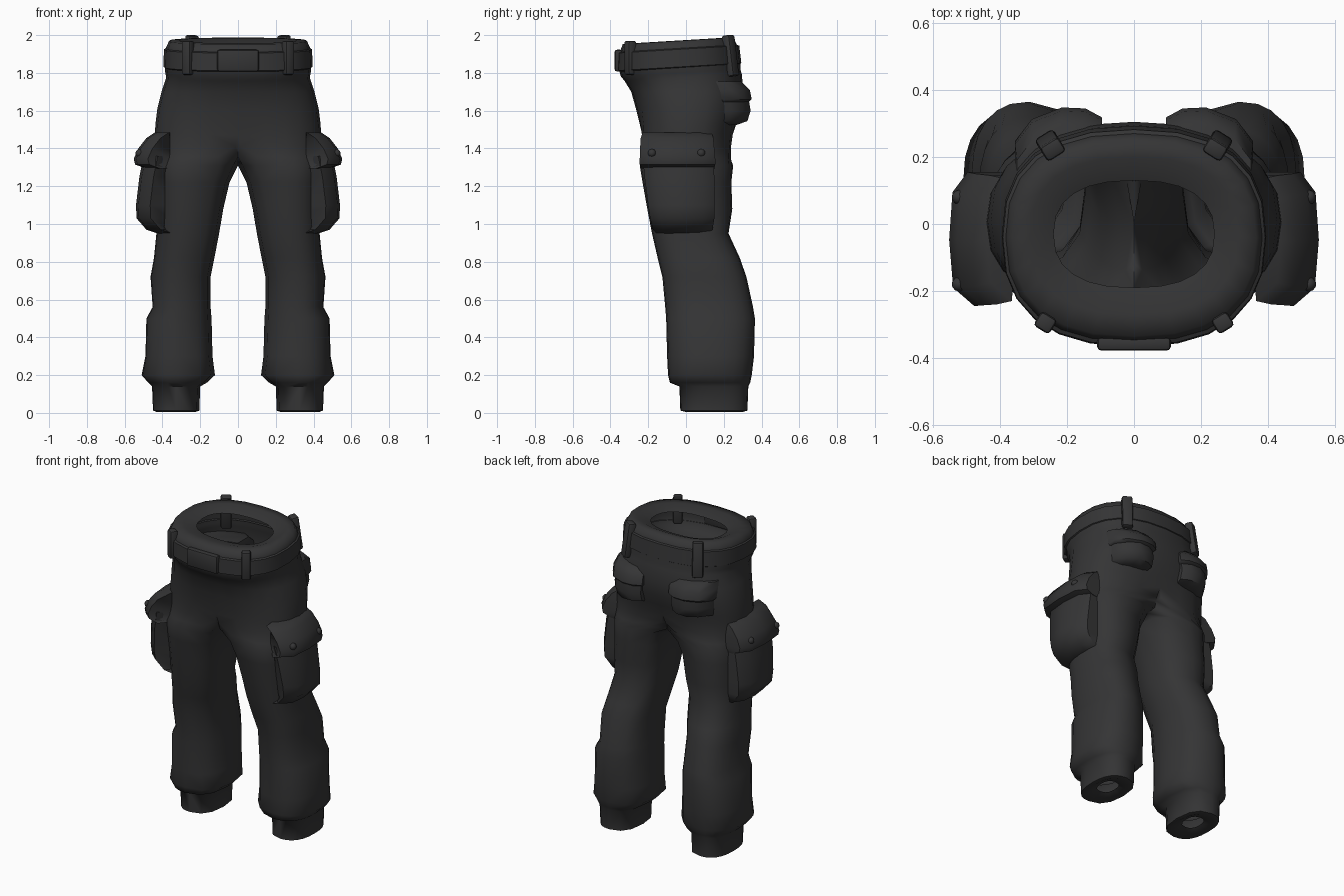
import bpy, bmesh, math
from mathutils import Matrix

if "Cube" in bpy.data.objects:
    bpy.data.objects.remove(bpy.data.objects["Cube"])

cloth = bpy.data.materials.new("charcoal cloth")
cloth.diffuse_color = (0.035, 0.035, 0.036, 1)
cloth.use_nodes = True
cloth.node_tree.nodes["Principled BSDF"].inputs["Base Color"].default_value = cloth.diffuse_color
TILT = 0.06  # waist rises toward the back


def finish(name, bm, angle=50, mirror=True):
    bmesh.ops.recalc_face_normals(bm, faces=bm.faces)
    me = bpy.data.meshes.new(name)
    bm.to_mesh(me)
    bm.free()
    me.materials.append(cloth)
    ob = bpy.data.objects.new(name, me)
    bpy.context.collection.objects.link(ob)
    bpy.ops.object.select_all(action='DESELECT')
    ob.select_set(True)
    bpy.context.view_layer.objects.active = ob
    bpy.ops.object.shade_smooth_by_angle(angle=math.radians(angle))
    if mirror:
        m = ob.modifiers.new("mirror", 'MIRROR')
        m.merge_threshold = 0.0005
    return ob


def loft(rings, caps=False, drop_middle=False):
    """Skin closed rings; optionally drop faces lying on the mirror plane."""
    bm = bmesh.new()
    vs = [[bm.verts.new(p) for p in r] for r in rings]
    n = len(vs[0])
    for a, b in zip(vs, vs[1:]):
        for i in range(n):
            j = (i + 1) % n
            q = (a[i], a[j], b[j], b[i])
            if drop_middle and all(v.co.x < 1e-4 for v in q):
                continue
            bm.faces.new(q)
    if caps:
        bm.faces.new(vs[0])
        bm.faces.new(vs[-1])
    bmesh.ops.delete(bm, geom=[v for v in bm.verts if not v.link_faces], context='VERTS')
    return bm


def spow(v, e):
    return math.copysign(abs(v) ** e, v)


def oval(cx, rx, y0, y1, deg, e=0.82):
    a = math.radians(deg)
    return (cx + rx * spow(math.cos(a), e),
            (y0 + y1) / 2 + (y1 - y0) / 2 * spow(math.sin(a), e))


ANGLES = [-90 + 15 * i for i in range(13)] + [90 + 30 * j for j in range(1, 6)]


def section(z, x0, x1, y0, y1, hip=0.0):
    """Leg oval blended toward half of a hip oval that is cut at x = 0."""
    ring = []
    for k, d in enumerate(ANGLES):
        lx, ly = oval((x0 + x1) / 2, (x1 - x0) / 2, y0, y1, d)
        if k <= 12:
            hx, hy = oval(0, x1, y0, y1, d)
        else:
            hx, hy = 0, y1 + (y0 - y1) * (k - 12) / 6
        x = max(0, lx + (hx - lx) * hip)
        y = ly + (hy - ly) * hip
        if abs(x) < 1e-6:
            x = 0
        ring.append((x, y, z + (TILT * (y + 0.03) if z > 1.75 else 0)))
    return ring


# trouser body: turned-in hem, cuff, baggy leg, seat, waistband, turned-in waist
legs = [(0.03, .275, .38, .08, .22), (0.005, .225, .43, 0, .30), (0.012, .205, .45, -.03, .325),
        (0.14, .20, .455, -.035, .33), (0.16, .165, .475, -.085, .34),
        (0.20, .122, .51, -.095, .348), (0.30, .135, .49, -.10, .36),
        (0.50, .14, .485, -.105, .365), (0.56, .145, .452, -.11, .355),
        (0.72, .145, .463, -.125, .32), (0.82, .125, .445, -.15, .285),
        (0.95, .10, .432, -.18, .225), (1.08, .078, .43, -.205, .245),
        (1.22, .045, .435, -.23, .24), (1.31, .0, .44, -.245, .25),
        (1.35, -.12, .442, -.25, .255, .35), (1.41, -.35, .44, -.251, .258, .7)]
hips = [(1.48, .44, -.252, .265), (1.53, .437, -.255, .275), (1.61, .427, -.265, .295),
        (1.70, .405, -.29, .305), (1.775, .38, -.325, .295),
        (1.80, .385, -.345, .288), (1.85, .39, -.358, .288),
        (1.93, .383, -.35, .27), (1.97, .365, -.335, .25),
        (1.972, .31, -.27, .20), (1.945, .24, -.19, .13)]
rings = [section(*s) for s in legs]
rings += [section(z, 0, w, y0, y1, 1) for z, w, y0, y1 in hips]
body = loft(rings, drop_middle=True)
# relax the crotch so both legs flow into the seat
soft = [v for v in body.verts if 1.33 < v.co.z < 1.58 and v.co.x < .22]
for _ in range(6):
    bmesh.ops.smooth_vert(body, verts=soft, factor=0.5, use_axis_y=True, use_axis_z=True)
finish("trouser_body", body, 65)

# belt: thin band riding on the waistband
belt = [(1.825, .383, -.35, .28), (1.832, .395, -.366, .293),
        (1.925, .392, -.362, .282), (1.932, .38, -.345, .265)]
finish("belt", loft([section(z, 0, w, a, b, 1) for z, w, a, b in belt], drop_middle=True))


def box(name, size, loc, turn=0, lean=0, bevel=0.012, mirror=True):
    bm = bmesh.new()
    bmesh.ops.create_cube(bm, size=1)
    bmesh.ops.scale(bm, vec=size, verts=bm.verts)
    bmesh.ops.bevel(bm, geom=bm.edges[:], offset=bevel, segments=2, affect='EDGES', profile=0.5)
    m = Matrix.Translation(loc) @ Matrix.Rotation(turn, 4, 'Z') @ Matrix.Rotation(lean, 4, 'X')
    bmesh.ops.transform(bm, matrix=m, verts=bm.verts)
    return finish(name, bm, 40, mirror)


# buckle cover and four belt loops
box("buckle_cover", (.22, .04, .115), (0, -.358, 1.865), mirror=False)
box("front_belt_loop", (.055, .05, .18), (.265, -.295, 1.88), math.radians(32))
box("back_belt_loop", (.065, .05, .22), (.25, .235, 1.89), math.radians(-32), math.radians(8))


def side_ring(z, xo, y0, y1):
    xi = .36
    return [(xi, y0 + .07, z), (xo - .075, y0 + .005, z), (xo - .012, y0 + .06, z), (xo, (y0 + y1) / 2, z),
            (xo - .01, y1 - .06, z), (xo - .055, y1, z), (xi, y1, z)]


# cargo pockets on the outer thighs, with flaps and buttons
pouch = [(.95, .425, -.16, .12), (.97, .485, -.18, .14), (1.03, .537, -.195, .15),
         (1.10, .54, -.205, .15), (1.25, .522, -.225, .15), (1.36, .50, -.235, .145)]
finish("cargo_pocket", loft([side_ring(*s) for s in pouch], caps=True))
flap = [(1.295, .49, -.24, .15), (1.315, .545, -.25, .155), (1.345, .552, -.25, .155),
        (1.40, .528, -.248, .15), (1.455, .485, -.245, .145), (1.485, .44, -.235, .135)]
finish("cargo_flap", loft([side_ring(*s) for s in flap], caps=True))
for name, y in (("front_button", -.18), ("back_button", .08)):
    bm = bmesh.new()
    bmesh.ops.create_uvsphere(bm, u_segments=10, v_segments=6, radius=.022)
    bmesh.ops.translate(bm, vec=(.522, y, 1.375), verts=bm.verts)
    finish(name, bm)


def seat_ring(z, yo, x0, x1):
    return [(x0, .15, z), (x0, yo - .03, z), (x0 + .05, yo - .003, z), (x0 + .12, yo, z),
            (x1 - .05, yo - .035, z), (x1, yo - .10, z), (x1, .08, z)]


# seat pockets with flaps
pouch = [(1.525, .27, .12, .33), (1.545, .325, .11, .34), (1.60, .342, .11, .345), (1.70, .325, .11, .345)]
finish("seat_pocket", loft([seat_ring(*s) for s in pouch], caps=True))
flap = [(1.645, .33, .105, .35), (1.66, .348, .095, .355), (1.71, .338, .095, .355), (1.755, .29, .105, .35)]
finish("seat_flap", loft([seat_ring(*s) for s in flap], caps=True))
